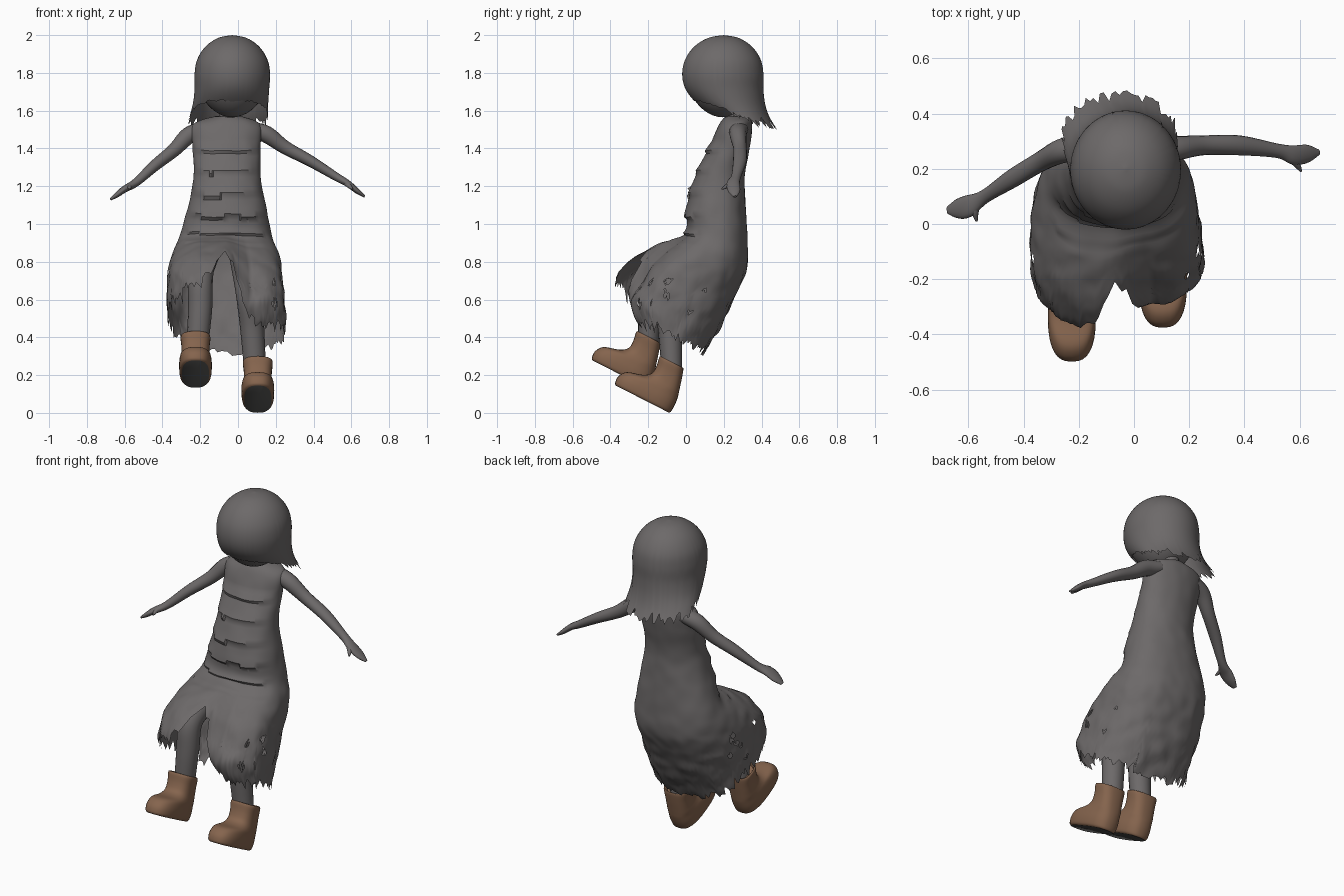
import bpy, bmesh, math, random
from mathutils import Vector, Matrix, noise

if "Cube" in bpy.data.objects:
    bpy.data.objects.remove(bpy.data.objects["Cube"])

random.seed(4)


def mat(name, col):
    m = bpy.data.materials.new(name)
    m.diffuse_color = (*col, 1)
    m.use_nodes = True
    m.node_tree.nodes["Principled BSDF"].inputs["Base Color"].default_value = m.diffuse_color
    return m


GREY = mat("ash_grey", (0.152, 0.142, 0.142))
BROWN = mat("boot_brown", (0.235, 0.128, 0.075))
DARK = mat("sole_dark", (0.098, 0.098, 0.095))


def spline(rows, t):
    """Catmull-Rom sample of a list of equal-length tuples."""
    n = len(rows) - 1
    i = min(max(int(t), 0), n - 1)
    u = t - i
    p = [rows[min(max(i + k, 0), n)] for k in (-1, 0, 1, 2)]
    return [0.5 * (2 * b + (c - a) * u + (2 * a - 5 * b + 4 * c - d) * u * u
                   + (3 * b - a - 3 * c + d) * u ** 3) for a, b, c, d in zip(*p)]


def table(pts, x):
    for (a, va), (b, vb) in zip(pts, pts[1:]):
        if x <= b:
            return va + (vb - va) * (x - a) / (b - a)
    return pts[-1][1]


def finish(name, bm, mats, angle=40):
    bmesh.ops.recalc_face_normals(bm, faces=bm.faces)
    me = bpy.data.meshes.new(name)
    bm.to_mesh(me)
    bm.free()
    for m in mats:
        me.materials.append(m)
    ob = bpy.data.objects.new(name, me)
    bpy.context.collection.objects.link(ob)
    bpy.ops.object.select_all(action='DESELECT')
    ob.select_set(True)
    bpy.context.view_layer.objects.active = ob
    bpy.ops.object.shade_smooth_by_angle(angle=math.radians(angle))
    return ob


def bridge(bm, grid):
    for r0, r1 in zip(grid, grid[1:]):
        for k in range(len(r0)):
            q = (k + 1) % len(r0)
            bm.faces.new((r0[k], r0[q], r1[q], r1[k]))


def loft(rows, cols, steps, length, power=lambda t: 1, warp=None, even=0):
    """Rows are (front y, front z, back y, back z, x min, x max); length(a) ends each column.
    The first half of the steps runs evenly to t = even in every column."""
    bm = bmesh.new()
    ang = [-math.pi + 2 * math.pi * k / cols for k in range(cols)]
    ends = [length(a) for a in ang]
    grid = []
    for j in range(steps + 1):
        ring = []
        for a, end in zip(ang, ends):
            f = j / steps
            t = end * f
            if even:
                t = even * f * 2 if f < .5 else even + (end - even) * (f * 2 - 1)
            fy, fz, by, bz, x0, x1 = spline(rows, t)
            e = power(t)
            c = math.copysign(abs(math.cos(a)) ** e, math.cos(a))
            s = math.copysign(abs(math.sin(a)) ** e, math.sin(a))
            w = (1 - c) / 2
            p = Vector(((x0 + x1) / 2 + s * (x1 - x0) / 2, fy + (by - fy) * w, fz + (bz - fz) * w))
            ring.append(bm.verts.new(warp(p, a, t) if warp else p))
        grid.append(ring)
    bridge(bm, grid)
    return bm, grid


def tube(name, pts, ref, sides=16, per=6):
    """Tube through (x, y, z, radius along ref, other radius)."""
    bm = bmesh.new()
    n = (len(pts) - 1) * per
    grid = []
    for j in range(n + 1):
        t = j / per
        q = spline(pts, t)
        d = Vector(spline(pts, min(t + .05, n / per))[:3]) - Vector(spline(pts, max(t - .05, 0))[:3])
        d.normalize()
        u = (ref - d * ref.dot(d)).normalized()
        v = d.cross(u)
        grid.append([bm.verts.new(Vector(q[:3]) + u * q[3] * math.cos(b) + v * q[4] * math.sin(b))
                     for b in (2 * math.pi * k / sides for k in range(sides))])
    bridge(bm, grid)
    bm.faces.new(grid[0])
    bm.faces.new(grid[-1])
    return finish(name, bm, [GREY], 60)


def ragged(cols, depth):
    """Random torn-edge offset for each angle."""
    vals = [random.uniform(-1, 1) * depth * (1 if k % 3 else 1.6) for k in range(cols)]
    return lambda a: vals[int((a + math.pi) / (2 * math.pi) * cols + .01) % cols]


# Dress: one tilted loft, with a front slit and a torn hem
dress_rows = [
    (.21, 1.57, .33, 1.57, -.12, .02), (.17, 1.52, .35, 1.53, -.24, .12),
    (.12, 1.40, .34, 1.42, -.24, .12), (.05, 1.25, .31, 1.25, -.235, .12),
    (.005, 1.08, .315, 1.10, -.265, .15), (.00, .95, .325, .92, -.31, .18),
    (-.14, .90, .32, .76, -.35, .22), (-.29, .82, .25, .60, -.375, .235),
    (-.39, .69, .18, .45, -.375, .25), (-.33, .53, .09, .31, -.37, .25)]
hem = [(-180, 9), (-150, 8.7), (-120, 8.4), (-90, 8.3), (-60, 8.4), (-40, 8.1), (-15, 7.9),
       (-6, 7.3), (0, 6.8), (5, 7.2), (11, 7.9), (20, 8.6), (60, 8.8), (100, 8.9), (180, 9)]
tear = ragged(144, .2)


def dress_warp(p, a, t):
    front = max(0, math.cos(a))
    low = min(max((t - 5) / 2.5, 0), 1)
    # valley between the knees, lower knee on the right
    p.y += .045 * low * math.exp(-((a - .1) / .2) ** 2)
    side = min(max(math.sin(a) * 3, 0), 1)
    p.y += .085 * low * front * side
    p.z -= .10 * low * front * side
    # ripped horizontal layers and cloth wrinkles
    if 1.8 < t < 5.6 and front > .2:
        n = noise.noise(Vector((p.x * 5, 3, 1)))
        p.y -= .016 * ((t * 1.4 + n * .35) % 1) ** 2 * min(1, (front - .2) * 2)
    return p + noise.noise_vector(p * 13) * (.003 + .007 * low)


bm, grid = loft(dress_rows, 144, 100,
                lambda a: min(9.15, table(hem, math.degrees(a)) + tear(a)),
                lambda t: 1 - .2 * min(max((t - 1) / 6, 0), 1), dress_warp, 5.8)
# moth holes in the skirt
spots = []
for k in range(16):
    s = random.choice((-1, 1))
    spots.append((grid[random.randint(64, 86)][int(72 + s * random.randint(20, 46))].co.copy(),
                  random.uniform(.009, .017)))
holes = [f for f in bm.faces if any((f.calc_center_median() - c).length < r for c, r in spots)]
bmesh.ops.delete(bm, geom=holes, context='FACES')
finish("dress", bm, [GREY], 40)

# Hair: dome flaring into a ragged back
hair_rows = [(.2, 2.0, .2, 2.0, -.03, -.03)]
for d in (22, 45, 68, 90):
    s, c = math.sin(math.radians(d)), math.cos(math.radians(d))
    z = 1.795 + .205 * c
    hair_rows.append((.2 - .22 * s, z, .2 + .21 * s, z, -.03 - .2 * s, -.03 + .2 * s))
hair_rows += [(-.005, 1.72, .41, 1.71, -.23, .165), (.045, 1.65, .42, 1.63, -.238, .16),
              (.12, 1.59, .445, 1.56, -.255, .158), (.18, 1.52, .49, 1.49, -.275, .165)]
fringe = [(0, 5.95), (35, 5.95), (60, 6.3), (80, 6.9), (110, 7.4), (180, 7.6)]
strand = ragged(96, .3)
bm, grid = loft(hair_rows, 96, 40, lambda a: min(8, table(fringe, abs(math.degrees(a)))
                + strand(a) * (1 if abs(a) > 1.2 else .3)))
bmesh.ops.remove_doubles(bm, verts=grid[0], dist=1e-5)
finish("hair", bm, [GREY], 50)

# Head under the hair, with neck
bm = bmesh.new()
bmesh.ops.create_uvsphere(bm, u_segments=32, v_segments=20, radius=1)
for v in bm.verts:
    taper = 1 - .12 * max(0, -v.co.z)
    v.co = Vector((-.03 + v.co.x * .187 * taper, .195 + v.co.y * .187 * taper, 1.755 + v.co.z * .19))
finish("head", bm, [GREY], 60)
tube("neck", [(-.05, .27, 1.48, .055, .055), (-.04, .24, 1.66, .05, .05)], Vector((1, 0, 0)))

# Arms with flat hands and thumbs
Y = Vector((0, 1, 0))
tube("arm_right", [(.07, .28, 1.50, .05, .04), (.15, .275, 1.475, .045, .045), (.25, .285, 1.405, .036, .036),
                   (.38, .285, 1.335, .036, .03), (.52, .265, 1.25, .026, .022), (.58, .25, 1.215, .035, .018),
                   (.63, .255, 1.175, .032, .014), (.67, .26, 1.145, .01, .006)], Y)
tube("thumb_right", [(.56, .245, 1.225, .014, .014), (.59, .215, 1.20, .012, .011),
                     (.605, .19, 1.185, .004, .004)], Vector((1, 0, 0)), 10)
tube("arm_left", [(-.18, .28, 1.50, .05, .04), (-.26, .265, 1.47, .045, .045), (-.34, .225, 1.39, .036, .036),
                  (-.44, .165, 1.31, .034, .03), (-.54, .10, 1.22, .025, .022), (-.60, .065, 1.185, .04, .018),
                  (-.64, .055, 1.155, .035, .014), (-.675, .05, 1.13, .014, .006)], Y)
tube("thumb_left", [(-.57, .075, 1.205, .014, .014), (-.575, .04, 1.195, .012, .011),
                    (-.57, .01, 1.185, .004, .004)], Vector((1, 0, 0)), 10)

# Legs
X = Vector((1, 0, 0))
tube("leg_left", [(-.15, .17, .93, .09, .09), (-.19, -.02, .81, .08, .08), (-.20, -.16, .72, .068, .068),
                  (-.20, -.19, .56, .064, .062), (-.215, -.20, .36, .058, .055)], X)
tube("leg_right", [(.03, .17, .90, .09, .09), (.05, .0, .74, .08, .08), (.06, -.10, .62, .07, .07),
                   (.075, -.085, .45, .064, .064), (.09, -.075, .23, .058, .055)], X)

# Boots: same loft, tipped toe-up and placed twice; underside is dark
boot_rows = [(f, z, b, z, -h, h) for z, f, b, h in (
    (0, -.325, -.008, .072), (.012, -.335, -.002, .083), (.05, -.335, .0, .087), (.09, -.305, -.004, .083),
    (.115, -.225, -.01, .078), (.145, -.185, -.018, .074), (.19, -.18, -.03, .074), (.238, -.188, -.045, .079),
    (.245, -.18, -.053, .07), (.225, -.172, -.06, .062))]
for name, loc in (("boot_right", (.105, -.082, -.003)), ("boot_left", (-.225, -.205, .130))):
    bm, grid = loft(boot_rows, 32, 36, lambda a: 9, lambda t: .75)
    sole = bm.faces.new(grid[0])
    sole.material_index = 1
    bm.faces.new(grid[-1])
    M = Matrix.Translation(loc) @ Matrix.Rotation(math.radians(-27), 4, 'X')
    bmesh.ops.transform(bm, matrix=M, verts=bm.verts)
    finish(name, bm, [BROWN, DARK], 40)
